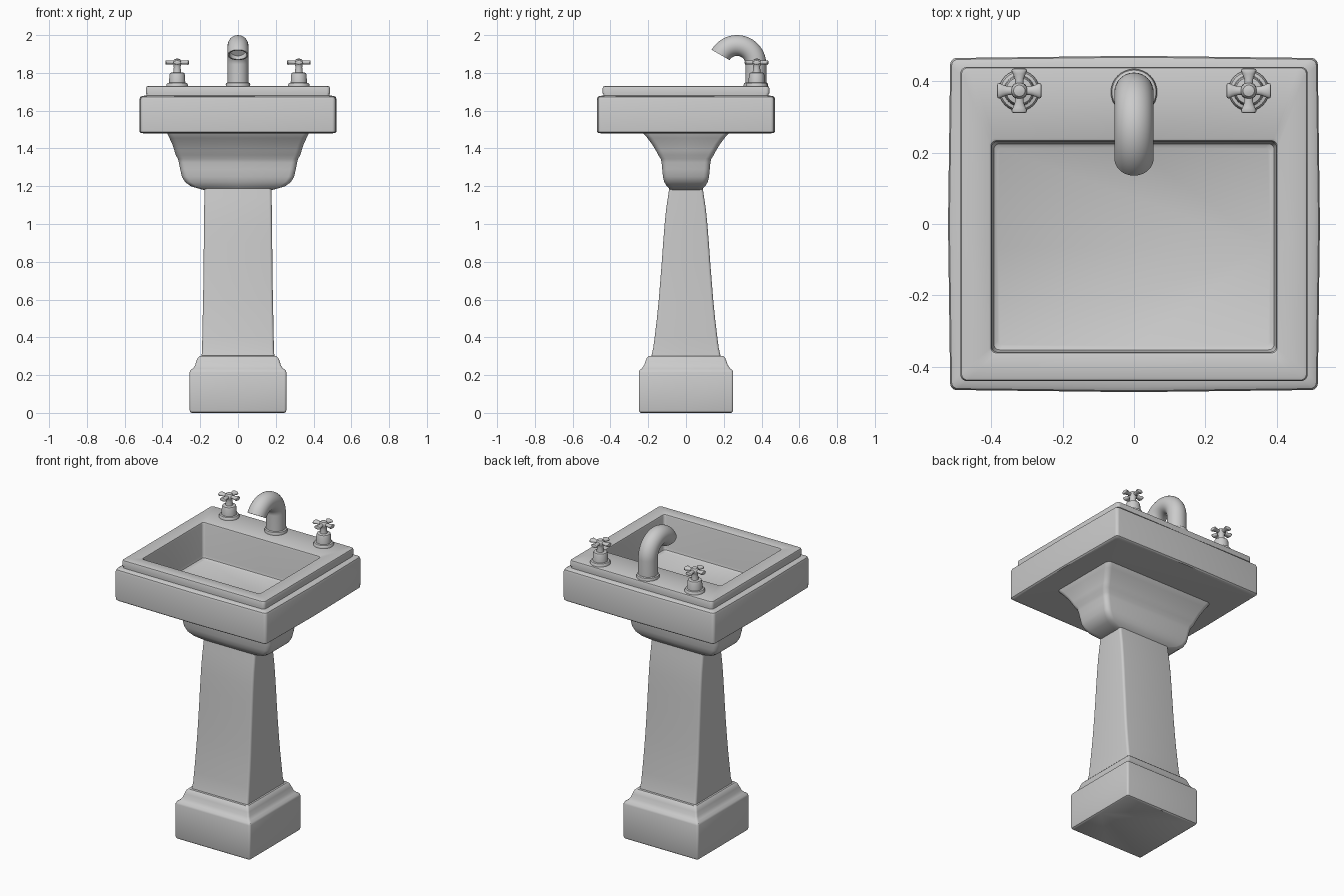
import bpy, bmesh, math
from mathutils import Vector

if "Cube" in bpy.data.objects:
    bpy.data.objects.remove(bpy.data.objects["Cube"])


def skin(name, strands):
    """Loft each list of equal-sized rings into a capped, smooth-shaded surface."""
    bm = bmesh.new()
    for rings in strands:
        loops = [[bm.verts.new(p) for p in ring] for ring in rings]
        n = len(loops[0])
        for a, b in zip(loops, loops[1:]):
            for i in range(n):
                j = (i + 1) % n
                bm.faces.new((a[i], a[j], b[j], b[i]))
        bm.faces.new(loops[0][::-1])
        bm.faces.new(loops[-1])
    bmesh.ops.recalc_face_normals(bm, faces=bm.faces)
    mesh = bpy.data.meshes.new(name)
    bm.to_mesh(mesh)
    bm.free()
    ob = bpy.data.objects.new(name, mesh)
    bpy.context.collection.objects.link(ob)
    bpy.ops.object.select_all(action='DESELECT')
    bpy.context.view_layer.objects.active = ob
    ob.select_set(True)
    bpy.ops.object.shade_smooth_by_angle(angle=math.radians(35))
    return ob


def rect(hx, y0, y1, z, r, bow=0.0):
    """Rounded rectangle ring with optionally bowed sides."""
    pts = []
    corners = [(hx, y1), (-hx, y1), (-hx, y0), (hx, y0)]
    mids = [(0, y1 + bow), (-hx - bow, (y0 + y1) / 2), (0, y0 - bow), (hx + bow, (y0 + y1) / 2)]
    for k, (x, y) in enumerate(corners):
        cx = x - math.copysign(r, x)
        cy = y - r if k < 2 else y + r
        for s in range(6):
            a = math.radians(90 * k + 18 * s)
            pts.append((cx + r * math.cos(a), cy + r * math.sin(a), z))
        pts.append((*mids[k], z))
    return pts


def oval(c, u, v, n=32):
    """Ellipse ring around c with half-axis vectors u and v."""
    return [Vector(c) + Vector(u) * math.cos(2 * math.pi * i / n)
            + Vector(v) * math.sin(2 * math.pi * i / n) for i in range(n)]


def lathe(x, y, profile):
    return [oval((x, y, z), (r, 0, 0), (0, r, 0)) for r, z in profile]


def block(profile, r):
    return [[rect(hx, -hy, hy, z, r) for hx, hy, z in profile]]


# foot block with cove moulding
skin("pedestal_foot", block([
    (.245, .24, 0), (.253, .247, .005), (.256, .25, .015), (.256, .25, .215),
    (.252, .246, .226), (.238, .233, .236), (.227, .222, .252), (.22, .214, .275),
    (.213, .207, .292), (.203, .197, .302), (.18, .17, .303)], .012))

# flared column
skin("pedestal_column", block([
    (.193, .185, .295), (.19, .174, .34), (.189, .166, .40), (.187, .154, .50),
    (.185, .144, .60), (.183, .136, .70), (.182, .128, .80), (.181, .121, .90),
    (.180, .113, 1.0), (.179, .105, 1.08), (.178, .096, 1.14), (.177, .087, 1.20)], .014))

# stepped bowl underside
skin("bowl_underside", block([
    (.18, .082, 1.18), (.21, .09, 1.188), (.25, .102, 1.2), (.28, .115, 1.222),
    (.297, .122, 1.25), (.306, .126, 1.29), (.313, .129, 1.325), (.318, .134, 1.345),
    (.33, .147, 1.365), (.337, .16, 1.39), (.347, .178, 1.42), (.363, .204, 1.455),
    (.378, .23, 1.485), (.38, .233, 1.495)], .03))

# basin slab, raised rim and sunken basin in one shell
outer = [(.49, .44, 1.48), (.508, .458, 1.481), (.515, .465, 1.487), (.516, .466, 1.5),
         (.516, .466, 1.66), (.512, .462, 1.672), (.502, .452, 1.678), (.484, .436, 1.68),
         (.484, .436, 1.69), (.487, .441, 1.692), (.487, .441, 1.72), (.484, .438, 1.727),
         (.476, .43, 1.73)]
inner = [(.408, 1.73), (.402, 1.727), (.399, 1.718), (.397, 1.53), (.393, 1.515), (.382, 1.508)]
rings = [rect(hx, -hy, hy, z, .018, .006 if z < 1.68 else 0) for hx, hy, z in outer]
rings += [rect(hx, -.064 - hx + .104, -.064 + hx - .104, z, .015) for hx, z in inner]
skin("basin", [rings])

# faucet: flange, riser and hollow-ended bent spout
Y = .37
skin("faucet_flange", [lathe(0, Y, [
    (.064, 1.725), (.065, 1.737), (.062, 1.746), (.055, 1.75)])])
R, T = .10, .055
cy, cz = Y - R, 1.845
path = [((0, Y, 1.735), 0)]
path += [((0, cy + R * math.cos(a), cz + R * math.sin(a)), a)
         for a in [math.radians(150 * i / 24) for i in range(25)]]


def pipe(p, a, r):
    return oval(p, (r, 0, 0), (0, r * math.cos(a), r * math.sin(a)))


spout = [pipe(p, a, T) for p, a in path]
spout += [pipe(path[-1][0], path[-1][1], .047)]
spout += [pipe(p, a, .045) for p, a in path[-2:-6:-1]]
skin("faucet_spout", [spout])

# cross-handled taps
for side, x in (("left", -.322), ("right", .322)):
    skin(side + "_tap_body", [lathe(x, .374, [
        (.057, 1.725), (.057, 1.738), (.052, 1.746), (.043, 1.748), (.041, 1.79),
        (.037, 1.80), (.021, 1.803), (.018, 1.83), (.02, 1.842), (.024, 1.85),
        (.022, 1.864), (.016, 1.872), (.006, 1.875)])])
    arms = []
    for k in range(4):
        d = Vector((math.cos(k * math.pi / 2), math.sin(k * math.pi / 2), 0))
        w = Vector((-d.y, d.x, 0))
        arms.append([oval(Vector((x, .374, 1.855)) + d * t, w * hw, (0, 0, hh), 16)
                     for t, hw, hh in [(0, .012, .010), (.02, .011, .010), (.035, .013, .010),
                                       (.048, .018, .011), (.056, .022, .012),
                                       (.061, .020, .010), (.063, .012, .006)]])
    skin(side + "_tap_handle", arms)
